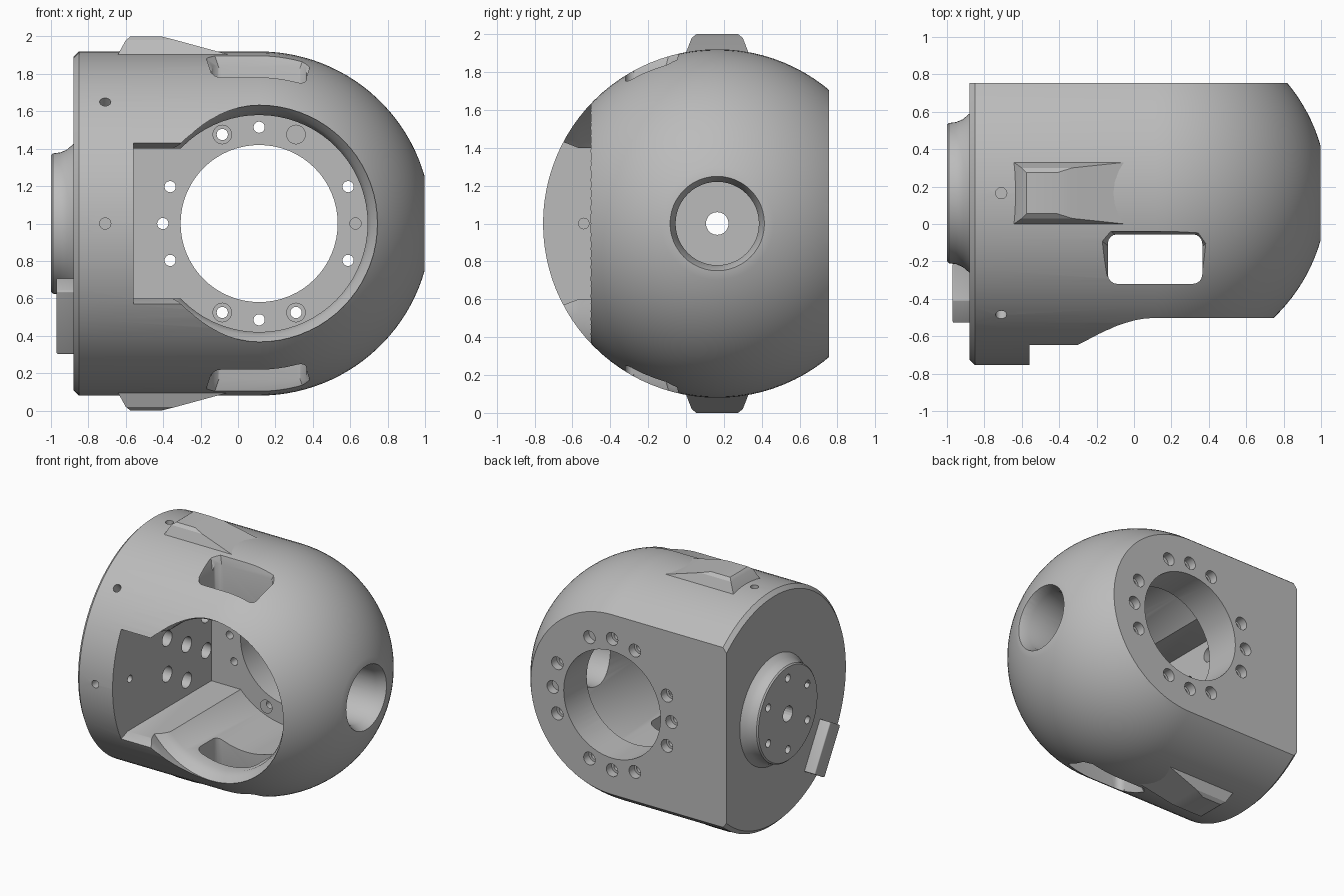
import bpy, bmesh, math
from mathutils import Vector, Matrix

if "Cube" in bpy.data.objects:
    bpy.data.objects.remove(bpy.data.objects["Cube"])

CY, CZ, R = 0.165, 1.0, 0.92      # main axis (along x) and radius
HX = 0.113                        # dome centre and front/back bore axis

metal = bpy.data.materials.new("grey_metal")
metal.use_nodes = True
GREY = (0.5, 0.5, 0.5, 1)
metal.diffuse_color = GREY
metal.node_tree.nodes["Principled BSDF"].inputs["Base Color"].default_value = GREY


def make(name, bm):
    bmesh.ops.recalc_face_normals(bm, faces=bm.faces)
    me = bpy.data.meshes.new(name)
    bm.to_mesh(me)
    bm.free()
    me.materials.append(metal)
    ob = bpy.data.objects.new(name, me)
    bpy.context.collection.objects.link(ob)
    return ob


def revolve(name, profile, direction, origin, steps=64):
    """Spin (radius, height) points about a direction through an origin."""
    bm = bmesh.new()
    vs = [bm.verts.new((r, 0, h)) for r, h in profile]
    es = [bm.edges.new(p) for p in zip(vs, vs[1:])]
    bmesh.ops.spin(bm, geom=vs + es, cent=(0, 0, 0), axis=(0, 0, 1),
                   angle=math.tau, steps=steps, use_duplicate=False)
    bmesh.ops.remove_doubles(bm, verts=bm.verts, dist=1e-5)
    rot = Vector((0, 0, 1)).rotation_difference(Vector(direction)).to_matrix().to_4x4()
    bm.transform(Matrix.Translation(origin) @ rot)
    return make(name, bm)


def rod(name, r, start, direction, length, steps=20):
    return revolve(name, [(0, 0), (r, 0), (r, length), (0, length)], direction, start, steps)


def box(name, lo, hi, bevel=0, axis=None):
    bm = bmesh.new()
    bmesh.ops.create_cube(bm, size=1)
    lo, hi = Vector(lo), Vector(hi)
    bm.transform(Matrix.Translation((lo + hi) / 2) @ Matrix.Diagonal((*(hi - lo), 1)))
    if bevel:
        edges = [e for e in bm.edges if axis is None or
                 abs((e.verts[0].co - e.verts[1].co).normalized()[axis]) > 0.9]
        bmesh.ops.bevel(bm, geom=edges, offset=bevel, segments=4, profile=0.5, affect='EDGES')
    return make(name, bm)


def hull(name, points):
    bm = bmesh.new()
    for p in points:
        bm.verts.new(p)
    bmesh.ops.convex_hull(bm, input=bm.verts)
    bmesh.ops.dissolve_limit(bm, angle_limit=0.01, verts=bm.verts, edges=bm.edges)
    return make(name, bm)


def cut(target, cutter):
    mod = target.modifiers.new("cut", 'BOOLEAN')
    mod.operation, mod.solver, mod.object = 'DIFFERENCE', 'EXACT', cutter
    bpy.context.view_layer.objects.active = target
    bpy.ops.object.modifier_apply(modifier=mod.name)
    bpy.data.objects.remove(cutter)


def smooth(ob, angle=30):
    bpy.ops.object.select_all(action='DESELECT')
    ob.select_set(True)
    bpy.context.view_layer.objects.active = ob
    bpy.ops.object.shade_smooth_by_angle(angle=math.radians(angle))


# housing: flanged end, barrel and dome in one profile
profile = [(0, -1), (0.365, -1), (0.375, -0.99), (0.38, -0.95), (0.395, -0.915),
           (0.425, -0.88), (R - 0.03, -0.88), (R, -0.85)]
end = math.acos(0.25 / R)
for i in range(25):
    a = end * i / 24
    profile.append((R * math.cos(a), HX + R * math.sin(a)))
profile.append((0, 1.0))
body = revolve("housing", profile, (1, 0, 0), (0, CY, CZ), 96)

# flat back
cut(body, box("back_cut", (-2, 0.755, -1), (2, 2, 3)))

# flat front around the dome, only over the bore
cut(body, revolve("bore_cut", [(0, -0.47), (0.58, -0.47), (0.58, 0.40), (0.6, 0.45),
                               (0.635, 0.495), (0.615, 0.56), (0.6, 0.62), (0.6, 1), (0, 1)],
                  (0, -1, 0), (HX, 0, CZ), 72))
cut(body, box("side_pocket_cut", (-0.56, -1, 0.6), (HX, 0.47, 1.4)))
cut(body, hull("pocket_lip_cut", [(x, y, CZ + s * h) for x in (-0.56, -0.3) for s in (-1, 1)
                                  for y, h in ((-0.57, 0.4), (-0.8, 0.49))]))

# large back bore
cut(body, rod("back_bore_cut", 0.42, (HX, 0.2, CZ), (0, 1, 0), 1, 64))

# dome bore with chamfer
cut(body, revolve("dome_bore_cut", [(0, 0.4), (0.22, 0.4), (0.22, 0.93), (0.25, 1.0),
                                    (0.25, 1.2), (0, 1.2)], (1, 0, 0), (0, CY, CZ), 48))

# windows above and below, with a flared rim
for s in (-1, 1):
    z0, z1 = sorted((CZ + s * 0.25, CZ + s * 1.2))
    cut(body, box("window_cut", (-0.14, -0.32, z0), (0.365, -0.055, z1), 0.05, 2))
    cut(body, hull("window_rim_cut", [
        (0.115 + a * wx, -0.195 + b * wy, CZ + s * h) for a in (-1, 1) for b in (-1, 1)
        for h, dx, dy in ((0.78, 0.25, 0.125), (0.93, 0.30, 0.165))
        for wx, wy in ((dx, dy - 0.05), (dx - 0.05, dy))]))

# ring of bolt holes around the back bore
for quarter in range(4):
    for off in (-22.5, 0, 22.5):
        a = math.radians(90 * quarter + off)
        x, z = HX + 0.515 * math.cos(a), CZ + 0.515 * math.sin(a)
        cut(body, rod("bolt_cut", 0.03, (x, 0.3, z), (0, 1, 0), 0.6))
        cut(body, rod("counterbore_cut", 0.05, (x, 0.69, z), (0, 1, 0), 0.2))
        if quarter % 2 and off:
            cut(body, rod("inner_counterbore_cut", 0.05, (x, 0.4, z), (0, 1, 0), 0.11))

# flange holes through the end wall
cut(body, rod("shaft_cut", 0.06, (-1.1, CY, CZ), (1, 0, 0), 0.7))
for i in range(6):
    a = math.radians(90 + 60 * i)
    y, z = CY + 0.28 * math.cos(a), CZ + 0.28 * math.sin(a)
    cut(body, rod("flange_bolt_cut", 0.03, (-1.1, y, z), (1, 0, 0), 0.7))
    cut(body, rod("flange_counterbore_cut", 0.06, (-0.64, y, z), (1, 0, 0), 0.2))
cut(body, rod("pin_cut", 0.028, (-0.7, -0.54, CZ), (1, 0, 0), 0.3))

# radial set-screw holes near the end
for deg in (90, 135, 180):
    a = math.radians(deg)
    d = Vector((0, math.cos(a), math.sin(a)))
    cut(body, rod("screw_cut", 0.03, Vector((-0.71, CY, CZ)) + d * 0.8, d, 0.3))
smooth(body)

# tapered pads on top and bottom
for name, s in (("top_pad", 1), ("bottom_pad", -1)):
    low = [(x, CY + t * 0.17, CZ + s * 0.89) for x in (-0.65, 0.0) for t in (-1, 1)]
    mid = [(x, CY + t * 0.135, CZ + s * 0.98) for x in (-0.60, -0.33) for t in (-1, 1)]
    top = [(x, CY + t * 0.11, CZ + s) for x in (-0.575, -0.41) for t in (-1, 1)]
    smooth(hull(name, low + mid + top))

# slanted stop block on the end face
tag = box("stop_block", (-0.045, -0.072, -0.195), (0.055, 0.072, 0.195), 0.008)
tag.location = (-0.925, -0.37, 0.505)
tag.rotation_euler = (math.radians(30), 0, 0)
smooth(tag)
